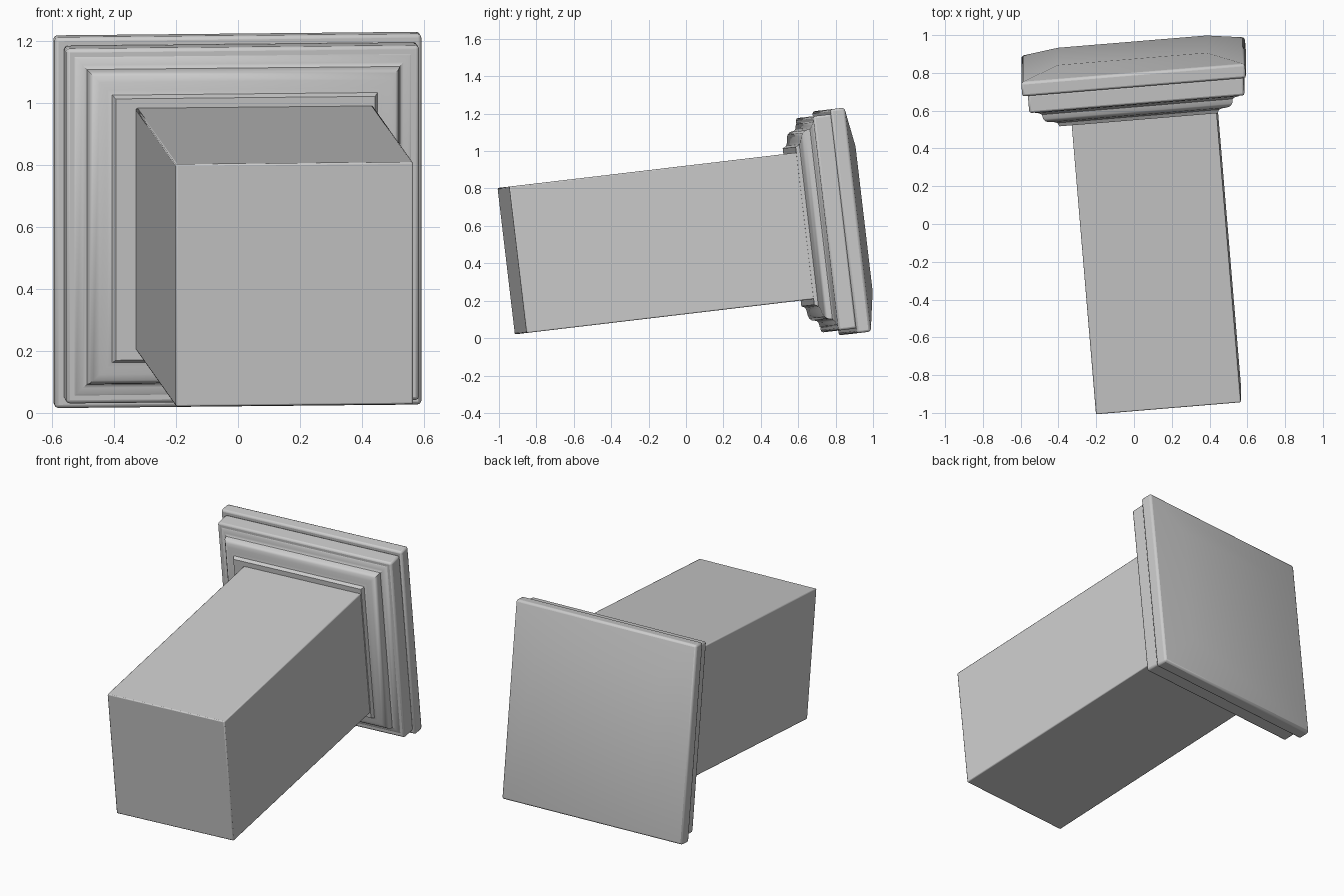
import bpy
import bmesh
import math
from mathutils import Matrix, Vector

cube = bpy.data.objects.get("Cube")
if cube:
    bpy.data.objects.remove(cube, do_unlink=True)

stone = bpy.data.materials.new("grey stone")
stone.use_nodes = True
stone.diffuse_color = (0.6, 0.6, 0.6, 1)
stone.node_tree.nodes["Principled BSDF"].inputs["Base Color"].default_value = (0.6, 0.6, 0.6, 1)

# Tilted frame: local y runs along the column from its foot
axis = Vector((-0.083, 0.99, 0.117)).normalized()
up = Vector((0, -axis.z, axis.y)).normalized()
side = axis.cross(up)
frame = Matrix((side, axis, up)).transposed().to_4x4()
frame.translation = (0.1825, -0.93, 0.415)


def loft(name, profile, offset=0.0, bevel=0.0):
    """Stack rectangles (distance, half width, half height) along the column."""
    bm = bmesh.new()
    rings = []
    for y, w, h in profile:
        rings.append([bm.verts.new((offset + sx * w, y, sz * h))
                      for sx, sz in ((-1, -1), (1, -1), (1, 1), (-1, 1))])
    for a, b in zip(rings, rings[1:]):
        for i in range(4):
            j = (i + 1) % 4
            bm.faces.new((a[i], a[j], b[j], b[i]))
    bm.faces.new(rings[0])
    bm.faces.new(rings[-1])
    bmesh.ops.recalc_face_normals(bm, faces=bm.faces)
    mesh = bpy.data.meshes.new(name)
    bm.to_mesh(mesh)
    bm.free()
    mesh.materials.append(stone)
    obj = bpy.data.objects.new(name, mesh)
    bpy.context.collection.objects.link(obj)
    obj.matrix_world = frame
    if bevel:
        mod = obj.modifiers.new("soft edges", "BEVEL")
        mod.width = bevel
        mod.segments = 2
        mod.limit_method = "ANGLE"
    bpy.ops.object.select_all(action="DESELECT")
    obj.select_set(True)
    bpy.context.view_layer.objects.active = obj
    bpy.ops.object.shade_smooth_by_angle(angle=math.radians(35))
    return obj


# Square shaft
loft("shaft", [(0, 0.385, 0.394), (1.6, 0.385, 0.394)], bevel=0.006)

# Stepped moulding with a soft S-curve between fillets
moulding = [(1.55, 0.42), (1.57, 0.43), (1.577, 0.445), (1.582, 0.47), (1.59, 0.49),
            (1.605, 0.502), (1.63, 0.507), (1.64, 0.52), (1.645, 0.54), (1.66, 0.555)]
loft("moulding", [(y, s, s + 0.005) for y, s in moulding], offset=-0.03)

# Plate below the top slab
loft("neck_plate", [(1.65, 0.572, 0.577), (1.75, 0.572, 0.577)], offset=-0.03, bevel=0.012)

# Top slab with a shallow hipped face
loft("cap_slab", [(1.745, 0.594, 0.603), (1.82, 0.594, 0.603), (1.872, 0.395, 0.39)],
     offset=-0.037, bevel=0.012)
